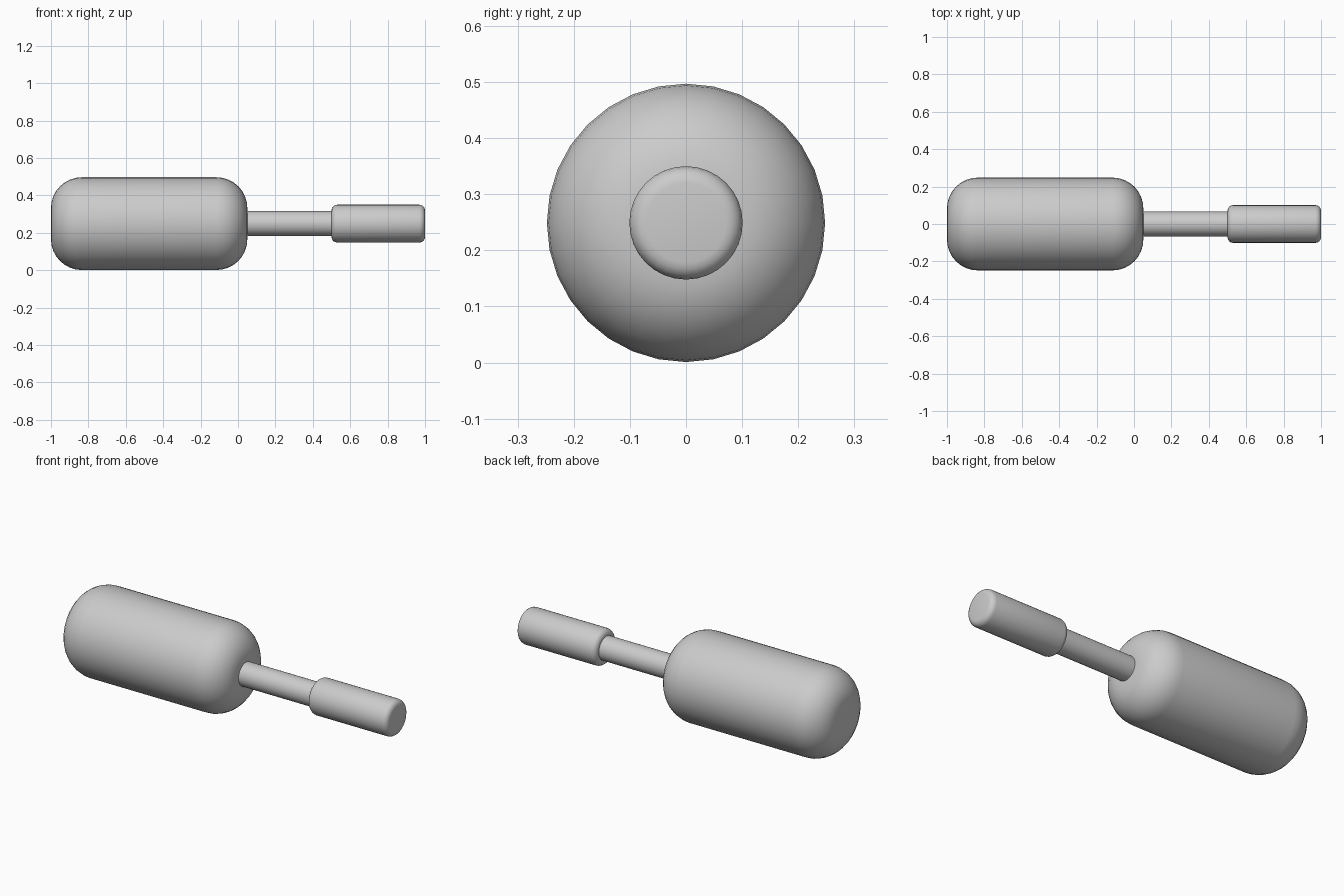
import bpy, bmesh, math

if "Cube" in bpy.data.objects:
    bpy.data.objects.remove(bpy.data.objects["Cube"])

AXIS_Z = 0.249


def rounded_rod(name, x0, x1, radius, bevel=0.0, steps=6, sides=32):
    """Cylinder along x with rounded rims, lathed from a short profile."""
    prof = []
    if bevel:
        for i in range(steps + 1):
            a = math.pi / 2 * i / steps
            prof.append((x0 + bevel * (1 - math.sin(a)), radius - bevel * (1 - math.cos(a))))
        prof.reverse()
        # rim runs from the end face outwards, then is mirrored to the other end
        prof.sort(key=lambda p: p[0])
        prof += [(x0 + x1 - x, r) for x, r in reversed(prof)]
    else:
        prof = [(x0, radius), (x1, radius)]

    bm = bmesh.new()
    rings = []
    for x, r in prof:
        rings.append([bm.verts.new((x, r * math.sin(2 * math.pi * k / sides),
                                    AXIS_Z + r * math.cos(2 * math.pi * k / sides)))
                      for k in range(sides)])
    for a, b in zip(rings, rings[1:]):
        for k in range(sides):
            j = (k + 1) % sides
            bm.faces.new((a[k], a[j], b[j], b[k]))
    bm.faces.new(rings[0])
    bm.faces.new(rings[-1])
    bmesh.ops.recalc_face_normals(bm, faces=bm.faces)

    mesh = bpy.data.meshes.new(name)
    bm.to_mesh(mesh)
    bm.free()
    ob = bpy.data.objects.new(name, mesh)
    bpy.context.collection.objects.link(ob)
    bpy.ops.object.select_all(action='DESELECT')
    ob.select_set(True)
    bpy.context.view_layer.objects.active = ob
    bpy.ops.object.shade_smooth_by_angle(angle=math.radians(40))
    return ob


# large roller body, thin neck and end grip on one axis
rounded_rod("roller_body", -1.0, 0.05, 0.248, bevel=0.165, steps=8)
rounded_rod("neck", 0.04, 0.51, 0.067)
rounded_rod("grip", 0.5, 1.0, 0.101, bevel=0.03, steps=4)
